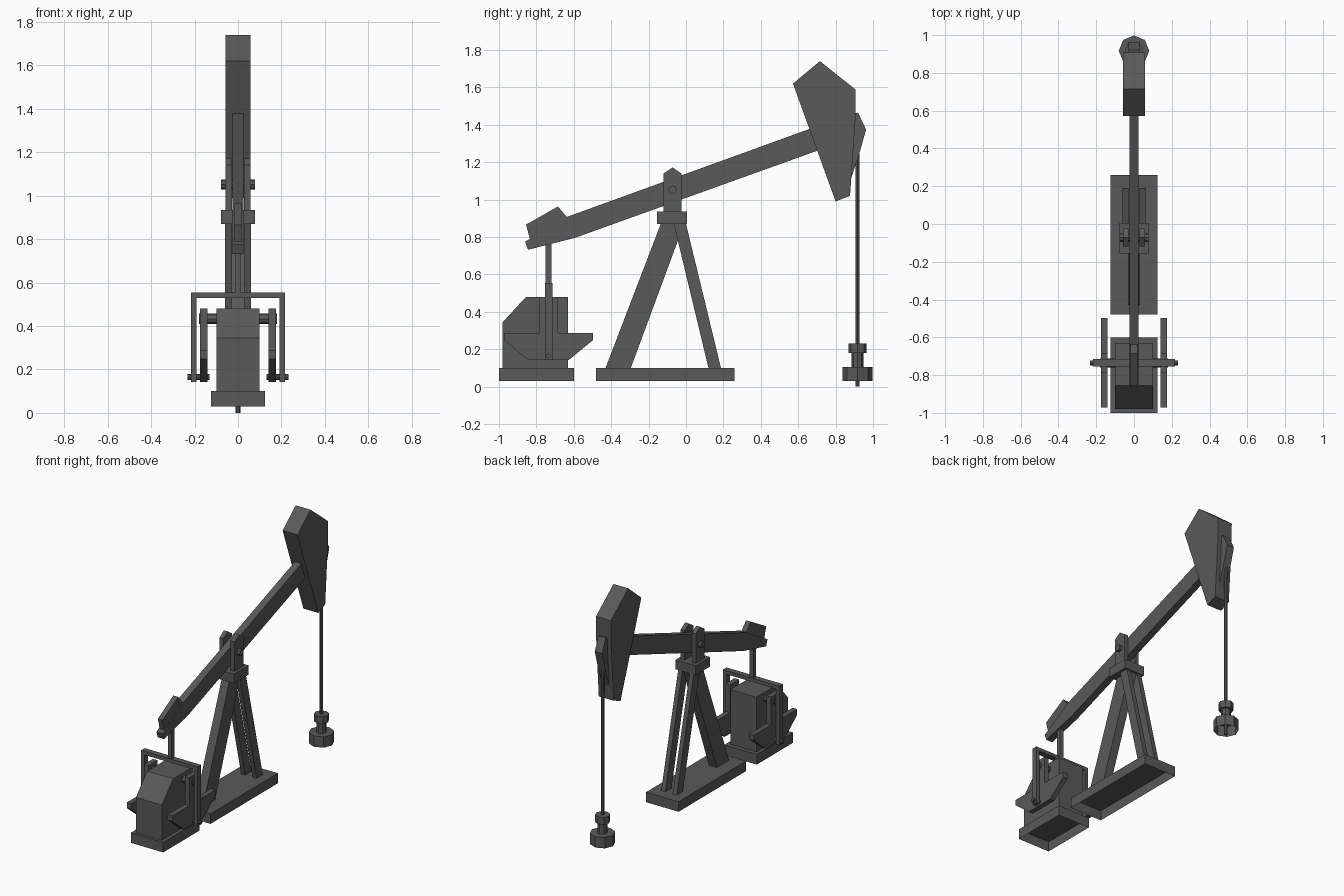
import bpy, bmesh, math
from mathutils import Matrix, Vector

cube = bpy.data.objects.get("Cube")
if cube:
    bpy.data.objects.remove(cube, do_unlink=True)

steel = bpy.data.materials.new("dark_grey_steel")
steel.use_nodes = True
GREY = (0.1, 0.1, 0.1, 1.0)
steel.diffuse_color = GREY
steel.node_tree.nodes["Principled BSDF"].inputs["Base Color"].default_value = GREY


def finish(name, bm):
    bmesh.ops.recalc_face_normals(bm, faces=bm.faces[:])
    mesh = bpy.data.meshes.new(name)
    bm.to_mesh(mesh)
    bm.free()
    mesh.materials.append(steel)
    obj = bpy.data.objects.new(name, mesh)
    bpy.context.collection.objects.link(obj)
    return obj


def prism(name, profile, x0, x1):
    """Extrude a (y, z) outline from x0 to x1."""
    bm = bmesh.new()
    face = bm.faces.new([bm.verts.new((x0, y, z)) for y, z in profile])
    ext = bmesh.ops.extrude_face_region(bm, geom=[face])
    moved = [g for g in ext["geom"] if isinstance(g, bmesh.types.BMVert)]
    bmesh.ops.translate(bm, verts=moved, vec=(x1 - x0, 0, 0))
    return finish(name, bm)


def box(name, x, y, z, open_bottom=False):
    bm = bmesh.new()
    size = Matrix.Diagonal((x[1] - x[0], y[1] - y[0], z[1] - z[0], 1))
    mid = Vector((sum(x) / 2, sum(y) / 2, sum(z) / 2))
    bmesh.ops.create_cube(bm, size=1, matrix=Matrix.Translation(mid) @ size)
    obj = finish(name, bm)
    if open_bottom:
        remove_bottom(obj)
    return obj


def remove_bottom(obj):
    bm = bmesh.new()
    bm.from_mesh(obj.data)
    low = [f for f in bm.faces if f.normal.z < -0.9]
    bmesh.ops.delete(bm, geom=low, context='FACES_ONLY')
    bm.to_mesh(obj.data)
    bm.free()


def cylinder(name, center, radius, length, axis='Z', sides=8):
    bm = bmesh.new()
    turn = Matrix.Rotation(math.pi / 2, 4, 'Y') if axis == 'X' else Matrix.Identity(4)
    bmesh.ops.create_cone(bm, cap_ends=True, segments=sides, radius1=radius,
                          radius2=radius, depth=length,
                          matrix=Matrix.Translation(center) @ turn)
    return finish(name, bm)


SIDES = (("left", 1), ("right", -1))

# Hollow foundations
box("frame_base", (-0.125, 0.125), (-0.48, 0.26), (0.03, 0.10), True)
box("gearbox_base", (-0.125, 0.125), (-1.0, -0.60), (0.03, 0.10), True)

# A-frame: one broad front leg, two slim back legs, cap and bearing
prism("front_leg", [(-0.43, 0.10), (-0.295, 0.10), (-0.01, 0.87), (-0.135, 0.87)],
      -0.03, 0.03)
for side, s in SIDES:
    prism(side + "_back_leg",
          [(0.12, 0.10), (0.187, 0.10), (0.0, 0.87), (-0.065, 0.87)],
          s * 0.028, s * 0.06)
    prism(side + "_bearing_post",
          [(-0.12, 0.93), (-0.025, 0.93), (-0.025, 1.14), (-0.072, 1.172), (-0.12, 1.14)],
          s * 0.028, s * 0.058)
box("frame_cap", (-0.078, 0.078), (-0.155, 0.005), (0.87, 0.935))
cylinder("bearing_pin", (0, -0.072, 1.052), 0.023, 0.156, 'X')

# Walking beam, tail weight and head
prism("walking_beam",
      [(-0.86, 0.775), (-0.845, 0.732), (-0.595, 0.795), (0.74, 1.275),
       (0.70, 1.392), (-0.635, 0.908)], -0.025, 0.025)
prism("tail_weight",
      [(-0.835, 0.79), (-0.855, 0.866), (-0.685, 0.963), (-0.635, 0.905)],
      -0.018, 0.018)
prism("beam_head",
      [(0.572, 1.62), (0.716, 1.74), (0.907, 1.588), (0.905, 1.42),
       (0.877, 1.02), (0.80, 0.99)], -0.057, 0.057)
prism("cable_hanger",
      [(0.885, 1.12), (0.90, 1.46), (0.92, 1.465), (0.963, 1.374), (0.925, 1.24)],
      -0.028, 0.028)

# Polished rod and wellhead
WELL_Y = 0.917
cylinder("polished_rod", (0, WELL_Y, 0.64), 0.011, 1.28)
remove_bottom(cylinder("wellhead_base", (0, WELL_Y, 0.0675), 0.081, 0.075))
cylinder("wellhead_neck", (0, WELL_Y, 0.14), 0.031, 0.09)
cylinder("wellhead_cap", (0, WELL_Y, 0.205), 0.048, 0.05)

# Gearbox and drive shaft
prism("gearbox",
      [(-0.98, 0.10), (-0.63, 0.10), (-0.63, 0.48), (-0.855, 0.48), (-0.98, 0.345)],
      -0.1, 0.1)
CRANK_Y = -0.735
cylinder("drive_shaft", (0, CRANK_Y, 0.433), 0.024, 0.36, 'X')

# Counterweight cranks and the linkage up to the beam
half = [(0.05, 0.48), (0.05, 0.287), (0.237, 0.287), (0.237, 0.248), (0.108, 0.142)]
crank = ([(CRANK_Y + y, z) for y, z in half]
         + [(CRANK_Y - y, z) for y, z in reversed(half)])
for side, s in SIDES:
    prism(side + "_crank_weight", crank, s * 0.14, s * 0.175)
    box(side + "_pitman_arm", sorted((s * 0.19, s * 0.217)), (-0.755, -0.715), (0.142, 0.53))
    cylinder(side + "_crank_pin", (s * 0.182, CRANK_Y, 0.165), 0.013, 0.1, 'X')
box("equalizer_bar", (-0.217, 0.217), (-0.755, -0.715), (0.53, 0.555))
box("tail_rod", (-0.014, 0.014), (-0.75, -0.72), (0.55, 0.79))
